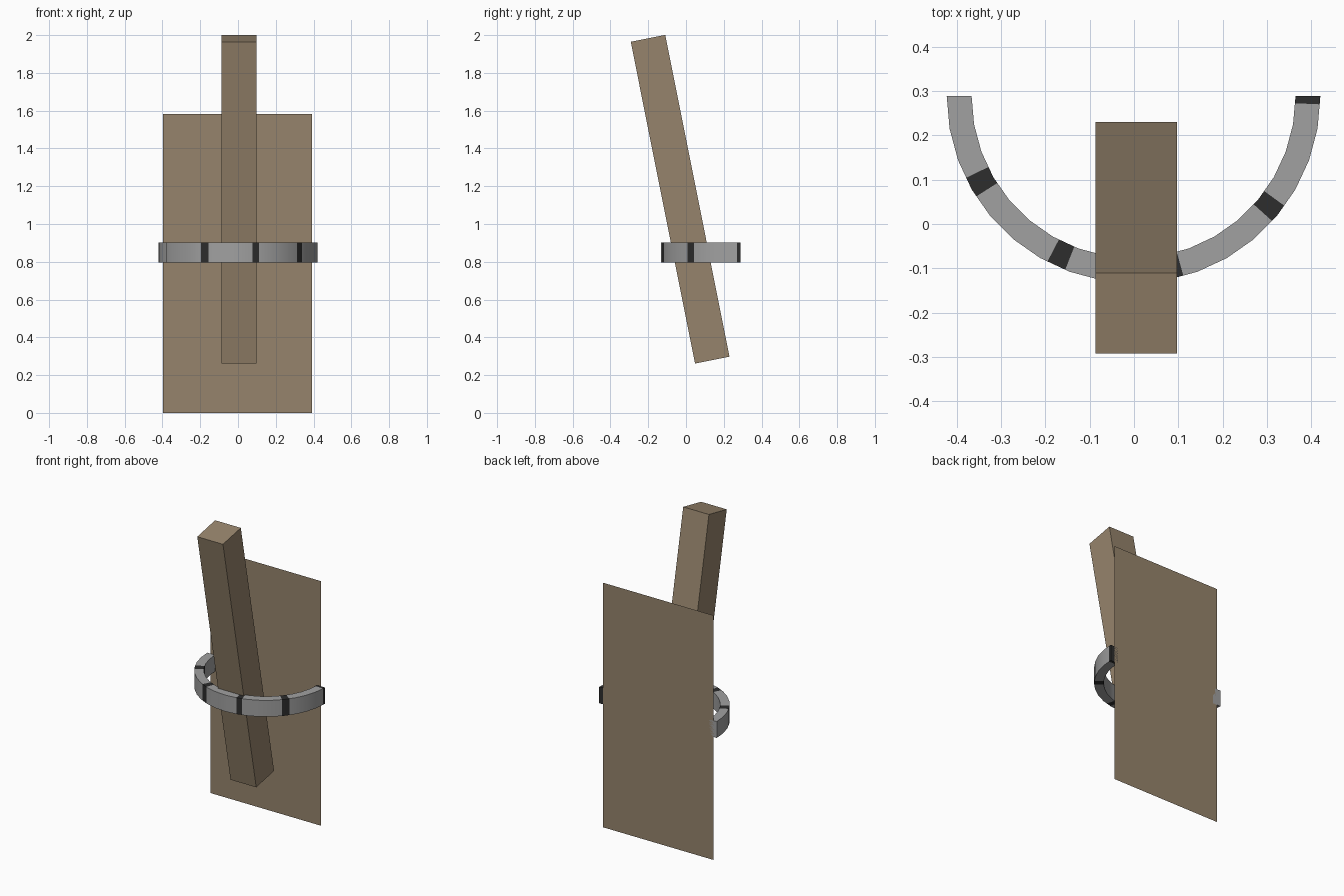
import bpy, bmesh, math
from mathutils import Matrix

if "Cube" in bpy.data.objects:
    bpy.data.objects.remove(bpy.data.objects["Cube"])

def material(name, rgb):
    m = bpy.data.materials.new(name)
    m.diffuse_color = (*rgb, 1)
    m.use_nodes = True
    m.node_tree.nodes["Principled BSDF"].inputs["Base Color"].default_value = m.diffuse_color
    return m

wood = material("brown_wood", (0.305, 0.231, 0.150))
grey = material("light_grey", (0.355, 0.355, 0.355))
black = material("dark_stripe", (0.026, 0.026, 0.026))

def finish(name, bm, mats):
    me = bpy.data.meshes.new(name)
    bm.to_mesh(me)
    bm.free()
    for m in mats:
        me.materials.append(m)
    ob = bpy.data.objects.new(name, me)
    bpy.context.collection.objects.link(ob)
    return ob

# Thin back panel
bm = bmesh.new()
x0, x1, yb, top = -0.397, 0.392, 0.288, 1.583
bm.faces.new([bm.verts.new(p) for p in
              ((x0, yb, 0), (x1, yb, 0), (x1, yb, top), (x0, yb, top))])
finish("back_panel", bm, [wood])

# Leaning square beam
bm = bmesh.new()
bmesh.ops.create_cube(bm, size=1, matrix=Matrix.Translation((0.005, -0.031, 1.131))
                      @ Matrix.Rotation(math.radians(11.3), 4, 'X')
                      @ Matrix.Diagonal((0.184, 0.186, 1.737, 1)))
finish("leaning_beam", bm, [wood])

# Half-round strap: 18 flat segments with extra cuts at the stripe borders
CY, R_OUT, R_IN, Z0, Z1, STEP = 0.288, 0.421, 0.365, 0.796, 0.902, 10
stripes = [(206, 212.5), (242.5, 248.5), (280.5, 285.5), (318, 324), (357.5, 360)]
cuts = sorted({180 + STEP * i for i in range(19)} | {a for s in stripes for a in s} | {207.0})

def on_polygon(r, deg):
    # radius shrinks between corners so that each segment stays straight
    off = deg % STEP - STEP / 2
    rr = r * math.cos(math.radians(STEP / 2)) / math.cos(math.radians(off))
    a = math.radians(deg)
    return rr * math.cos(a) - 0.001, CY + rr * math.sin(a)

bm = bmesh.new()
rings = []
for d in cuts:
    o, i = on_polygon(R_OUT, d), on_polygon(R_IN, d)
    rings.append([bm.verts.new(p) for p in
                  ((*o, Z0), (*o, Z1), (*i, Z1), (*i, Z0))])
for k in range(len(rings) - 1):
    mid = (cuts[k] + cuts[k + 1]) / 2
    dark = any(a < mid < b for a, b in stripes)
    for s in range(4):
        t = (s + 1) % 4
        f = bm.faces.new((rings[k][s], rings[k + 1][s], rings[k + 1][t], rings[k][t]))
        # the first stripe is only a sliver on the outer face
        f.material_index = int(dark and not (s == 0 and 207 < mid < 213))
bm.faces.new(rings[0])
bm.faces.new(rings[-1][::-1]).material_index = 1
bmesh.ops.recalc_face_normals(bm, faces=bm.faces)
strap = finish("strap", bm, [grey, black])
bpy.context.view_layer.objects.active = strap
strap.select_set(True)
bpy.ops.object.shade_smooth_by_angle(angle=math.radians(30))
